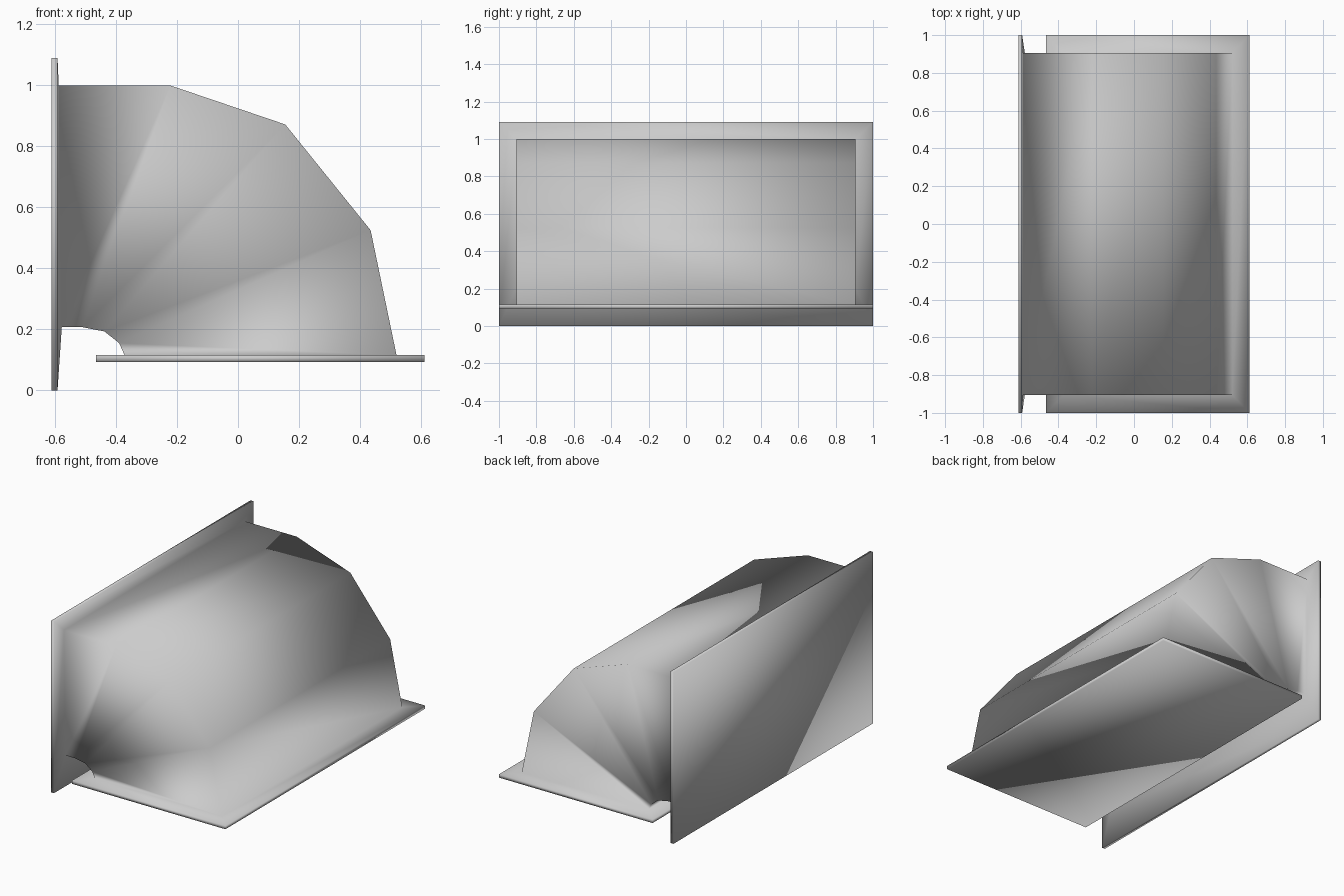
import bpy, bmesh

if "Cube" in bpy.data.objects:
    bpy.data.objects.remove(bpy.data.objects["Cube"])

grey = bpy.data.materials.new("galvanised_grey")
grey.diffuse_color = (0.6, 0.6, 0.6, 1)
grey.use_nodes = True
grey.node_tree.nodes["Principled BSDF"].inputs["Base Color"].default_value = grey.diffuse_color

# Each ring: half width, outer-bend point (x, z), inner-bend point (x, z)
W, F = 0.905, 1.0
rings = [
    (F, (-0.612, 1.09), (-0.612, 0.0)),      # wall flange, closed side
    (F, (-0.592, 1.09), (-0.592, 0.0)),      # wall flange, duct side
    (W, (-0.588, 1.0), (-0.578, 0.207)),     # elbow mouth
    (W, (-0.222, 1.0), (-0.51, 0.207)),
    (W, (0.155, 0.872), (-0.438, 0.193)),
    (W, (0.435, 0.525), (-0.39, 0.155)),
    (W, (0.52, 0.115), (-0.372, 0.115)),     # elbow foot
    (F, (0.612, 0.115), (-0.465, 0.115)),    # floor flange, duct side
    (F, (0.612, 0.093), (-0.465, 0.093)),    # floor flange, closed side
]

# Loft the rectangular rings into one continuous flanged elbow
bm = bmesh.new()
loops = []
for w, (ox, oz), (ix, iz) in rings:
    loops.append([bm.verts.new(p) for p in
                  ((ox, -w, oz), (ox, w, oz), (ix, w, iz), (ix, -w, iz))])
for a, b in zip(loops, loops[1:]):
    for i in range(4):
        j = (i + 1) % 4
        bm.faces.new((a[i], a[j], b[j], b[i]))

# Flange end plates
bm.faces.new(loops[0])
bm.faces.new(loops[-1])
bmesh.ops.recalc_face_normals(bm, faces=bm.faces)
for f in bm.faces:
    f.smooth = True

mesh = bpy.data.meshes.new("flanged_duct_elbow")
bm.to_mesh(mesh)
bm.free()
mesh.materials.append(grey)
elbow = bpy.data.objects.new("flanged_duct_elbow", mesh)
bpy.context.collection.objects.link(elbow)
